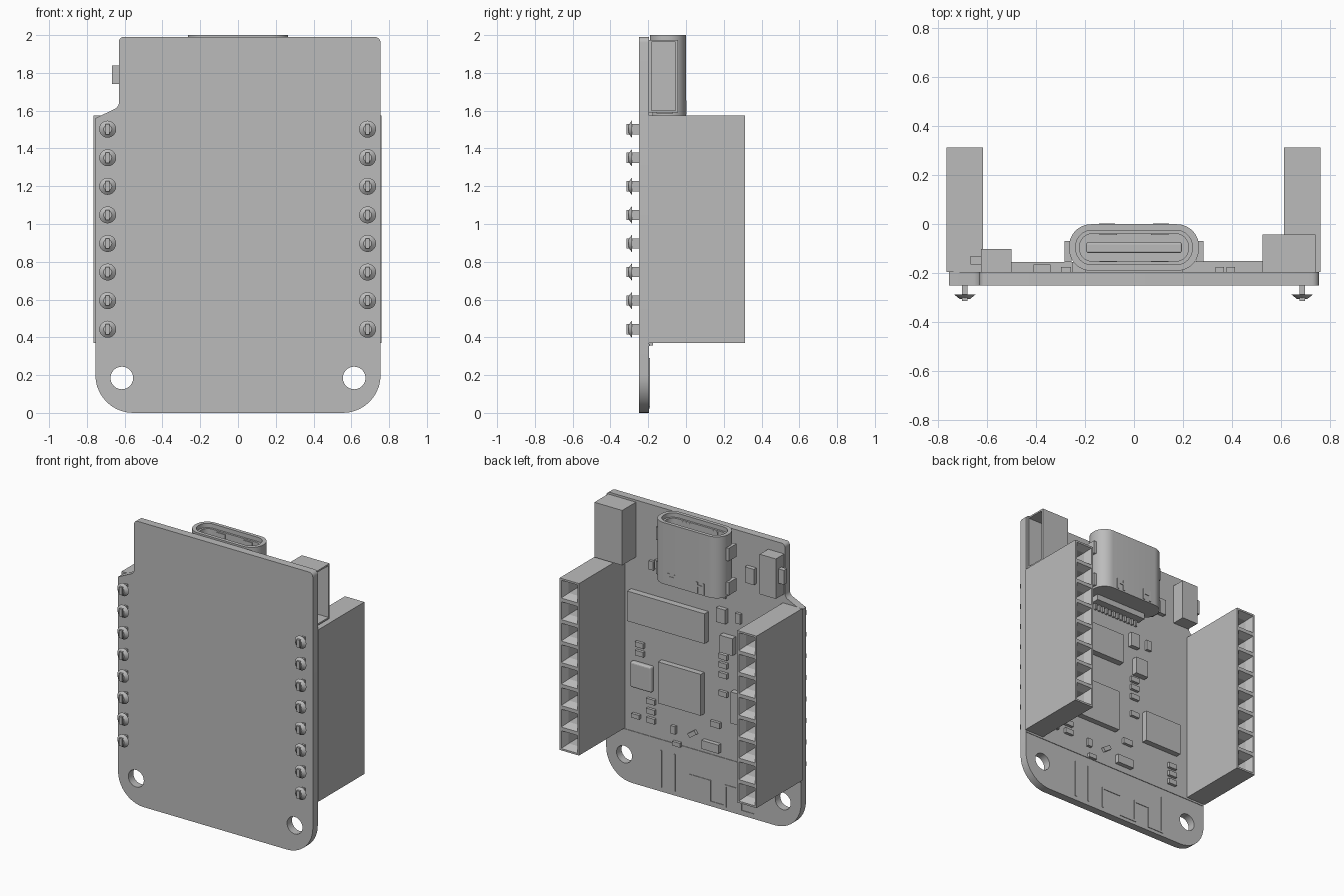
import bpy, bmesh
from math import pi, cos, sin, radians
from mathutils import Matrix, Vector

if "Cube" in bpy.data.objects:
    bpy.data.objects.remove(bpy.data.objects["Cube"])

grey = bpy.data.materials.new("plain grey")
grey.use_nodes = True
GREY = (0.5, 0.5, 0.5, 1)
grey.diffuse_color = GREY
grey.node_tree.nodes["Principled BSDF"].inputs["Base Color"].default_value = GREY

BACK = -0.195    # rear face of the board, where the parts sit
FRONT = -0.25


def finish(name, bm):
    bmesh.ops.recalc_face_normals(bm, faces=bm.faces[:])
    mesh = bpy.data.meshes.new(name)
    bm.to_mesh(mesh)
    bm.free()
    mesh.materials.append(grey)
    ob = bpy.data.objects.new(name, mesh)
    bpy.context.collection.objects.link(ob)
    return ob


def add_box(bm, x, y, z, tilt=0):
    """Add a box given by its (low, high) span on each axis."""
    spans = (x, y, z)
    centre = Vector([(a + b) / 2 for a, b in spans])
    size = Vector([b - a for a, b in spans])
    m = Matrix.Translation(centre) @ Matrix.Rotation(tilt, 4, 'Y') @ Matrix.Diagonal(size).to_4x4()
    bmesh.ops.create_cube(bm, size=1, matrix=m)


def box(name, x, y, z, tilt=0, bevel=0):
    bm = bmesh.new()
    add_box(bm, x, y, z, tilt)
    if bevel:
        bmesh.ops.bevel(bm, geom=bm.edges[:], offset=bevel, segments=3, affect='EDGES', profile=0.5)
    return finish(name, bm)


def smooth(ob):
    bpy.ops.object.select_all(action='DESELECT')
    ob.select_set(True)
    bpy.context.view_layer.objects.active = ob
    bpy.ops.object.shade_smooth_by_angle(angle=radians(30))


def arc(cx, cy, r, start, end, n=10):
    return [(cx + r * cos(radians(start + (end - start) * i / n)),
             cy + r * sin(radians(start + (end - start) * i / n))) for i in range(n + 1)]


def stadium(w, h, r, cy):
    a, b = w - r, h - r
    return (arc(a, cy + b, r, 0, 90) + arc(-a, cy + b, r, 90, 180)
            + arc(-a, cy - b, r, 180, 270) + arc(a, cy - b, r, 270, 360))


def sheet(name, loops, depth, matrix):
    """Fill nested outlines, with holes, and extrude them to a solid."""
    cu = bpy.data.curves.new(name, 'CURVE')
    cu.dimensions = '2D'
    cu.fill_mode = 'BOTH'
    cu.extrude = depth / 2
    for pts in loops:
        sp = cu.splines.new('POLY')
        sp.points.add(len(pts) - 1)
        for p, (a, b) in zip(sp.points, pts):
            p.co = (a, b, 0, 1)
        sp.use_cyclic_u = True
    cu.materials.append(grey)
    ob = bpy.data.objects.new(name, cu)
    bpy.context.collection.objects.link(ob)
    ob.matrix_world = matrix
    bpy.ops.object.select_all(action='DESELECT')
    ob.select_set(True)
    bpy.context.view_layer.objects.active = ob
    bpy.ops.object.convert(target='MESH')
    smooth(bpy.context.object)


# Circuit board with a notched side, rounded corners and two mounting holes
outline = (arc(0.555, 0.2, 0.2, -90, 0) + arc(0.725, 1.96, 0.03, 0, 90, 5)
           + arc(-0.605, 1.965, 0.025, 90, 180, 5) + arc(-0.67, 1.645, 0.04, 0, -65, 5)
           + [(-0.755, 1.56)] + arc(-0.555, 0.2, 0.2, 180, 270))
holes = [arc(s * 0.615, 0.185, 0.06, 0, 345, 23) for s in (-1, 1)]
sheet("circuit_board", [outline] + holes, BACK - FRONT,
      Matrix.Translation((0, (BACK + FRONT) / 2, 0)) @ Matrix.Rotation(pi / 2, 4, 'X'))

# Pin headers: a row of sockets opening to the rear, with soldered pins in front
Z0, Z1, PINS = 0.37, 1.575, 8
PITCH = (Z1 - Z0) / PINS
for side, cx in (("right", -0.69), ("left", 0.686)):
    bm = bmesh.new()
    add_box(bm, (cx - 0.075, cx + 0.075), (BACK, 0.312), (Z0, Z1))
    for i in range(1, PINS):
        bmesh.ops.bisect_plane(bm, geom=bm.verts[:] + bm.edges[:] + bm.faces[:],
                               plane_co=(0, 0, Z0 + i * PITCH), plane_no=(0, 0, 1))
    bm.normal_update()
    sockets = [f for f in bm.faces if f.normal.y > 0.9]
    for thick, depth in ((0.018, 0), (0.032, -0.05), (0.001, -0.25)):
        bmesh.ops.inset_individual(bm, faces=sockets, thickness=thick, depth=depth)
    finish(side + "_pin_header", bm)

    bm = bmesh.new()
    for i in range(PINS):
        z = 0.443 + i * 0.1513
        add_box(bm, (cx - 0.011, cx + 0.011), (-0.315, FRONT + 0.01), (z - 0.027, z + 0.027))
        m = Matrix.Translation((cx, -0.296, z)) @ Matrix.Rotation(pi / 2, 4, 'X')
        bmesh.ops.create_cone(bm, cap_ends=True, segments=20, radius1=0.045,
                              radius2=0.022, depth=0.018, matrix=m)
    smooth(finish(side + "_solder_pins", bm))

# Charging port: hollow shell, rear plug, tongue, springs, ears and latches
CY = -0.096
sheet("port_shell", [stadium(0.265, 0.095, 0.09, CY), stadium(0.238, 0.07, 0.066, CY)], 0.43,
      Matrix.Translation((0, 0, 1.785)))
sheet("port_inner_sleeve", [stadium(0.238, 0.07, 0.066, CY), stadium(0.222, 0.056, 0.052, CY)], 0.36,
      Matrix.Translation((0, 0, 1.79)))
sheet("port_rear_plug", [stadium(0.238, 0.07, 0.066, CY)], 0.06, Matrix.Translation((0, 0, 1.6)))
box("port_tongue", (-0.195, 0.195), (-0.118, -0.075), (1.6, 1.95), bevel=0.008)
box("port_base", (-0.2, 0.2), (BACK, -0.13), (1.53, 1.58))
for s in (-1, 1):
    for z in (1.63, 1.87):
        box("port_ear", (s * 0.269 - 0.014, s * 0.269 + 0.014), (-0.155, -0.07), (z - 0.045, z + 0.045))
    for y in (-0.163, -0.033):
        box("port_spring", (s * 0.105 - 0.035, s * 0.105 + 0.035), (y - 0.012, y + 0.012), (1.7, 1.96))
    box("port_latch", (s * 0.11 - 0.03, s * 0.11 + 0.03), (-0.004, 0.003), (1.62, 1.635))
    for e in (-1, 1):
        lx = s * 0.11 + e * 0.025
        box("port_latch_prong", (lx - 0.008, lx + 0.008), (-0.004, 0.003), (1.58, 1.655))
for i in range(12):
    x = (i - 5.5) * 0.031
    box("port_contact", (x - 0.008, x + 0.008), (BACK, BACK + 0.015), (1.49, 1.54))

# Battery socket, open toward the left side
bm = bmesh.new()
add_box(bm, (0.525, 0.74), (BACK, -0.043), (1.59, 1.975))
bm.normal_update()
mouth = [f for f in bm.faces if f.normal.x > 0.9]
for thick, depth in ((0.016, 0), (0.0005, -0.17)):
    bmesh.ops.inset_individual(bm, faces=mouth, thickness=thick, depth=depth)
finish("battery_socket", bm)

# Side button
box("button_body", (-0.625, -0.5), (BACK, -0.102), (1.64, 1.92))
box("button_plunger", (-0.668, -0.62), (-0.165, -0.13), (1.74, 1.84))


def part(name, x, z, w, h, tall=0.02, **extra):
    box(name, (x - w / 2, x + w / 2), (BACK - 0.002, BACK + tall), (z - h / 2, z + h / 2), **extra)


# Chips
part("memory_chip", 0.262, 1.255, 0.6, 0.21, 0.045)
part("processor_chip", 0.16, 0.78, 0.33, 0.29, 0.04)
part("radio_chip", -0.38, 0.755, 0.29, 0.22, 0.04)
part("crystal", 0.465, 0.777, 0.165, 0.18, 0.035, bevel=0.012)

# Small wide parts in stacked groups
for x, rows in ((0.487, (0.99, 0.93)), (0.4, (0.617, 0.547, 0.484)),
                (-0.16, (1.08, 1.02, 0.95, 0.82)), (-0.48, (0.43, 0.49, 0.55))):
    for z in rows:
        part("small_capacitor", x, z, 0.065, 0.036)

# Single parts placed by centre, width and height
for x, z, w, h, tall in ((0.517, 0.483, 0.06, 0.03, 0.02), (0.2, 0.372, 0.06, 0.03, 0.02),
                         (0.225, 0.466, 0.035, 0.055, 0.02), (-0.07, 0.43, 0.13, 0.06, 0.03),
                         (-0.1, 0.59, 0.075, 0.04, 0.02), (-0.2, 1.18, 0.1, 0.12, 0.04),
                         (-0.153, 1.37, 0.07, 0.1, 0.03), (-0.277, 1.38, 0.04, 0.07, 0.02),
                         (-0.375, 1.71, 0.07, 0.11, 0.03), (0.394, 1.573, 0.035, 0.06, 0.02),
                         (0.35, 1.59, 0.035, 0.06, 0.02)):
    part("resistor", x, z, w, h, tall)
part("tilted_resistor", 0.078, 0.476, 0.065, 0.03, tilt=radians(35))

# Printed antenna: a thin line across the board and a folded track below it
part("antenna_border", 0, 0.36, 1.5, 0.012, 0.004)
for x, low, high in ((0.33, 0.03, 0.29), (0.225, 0.03, 0.29), (0.1, 0.03, 0.175), (-0.05, 0.03, 0.175),
                     (-0.17, 0.03, 0.175), (-0.29, 0.03, 0.175), (-0.4, 0.03, 0.29)):
    part("antenna_riser", x, (low + high) / 2, 0.014, high - low, 0.004)
for a, b, z in ((0.1, -0.05, 0.175), (-0.05, -0.17, 0.03), (-0.17, -0.29, 0.175), (-0.29, -0.4, 0.03)):
    part("antenna_link", (a + b) / 2, z, a - b + 0.014, 0.014, 0.004)
